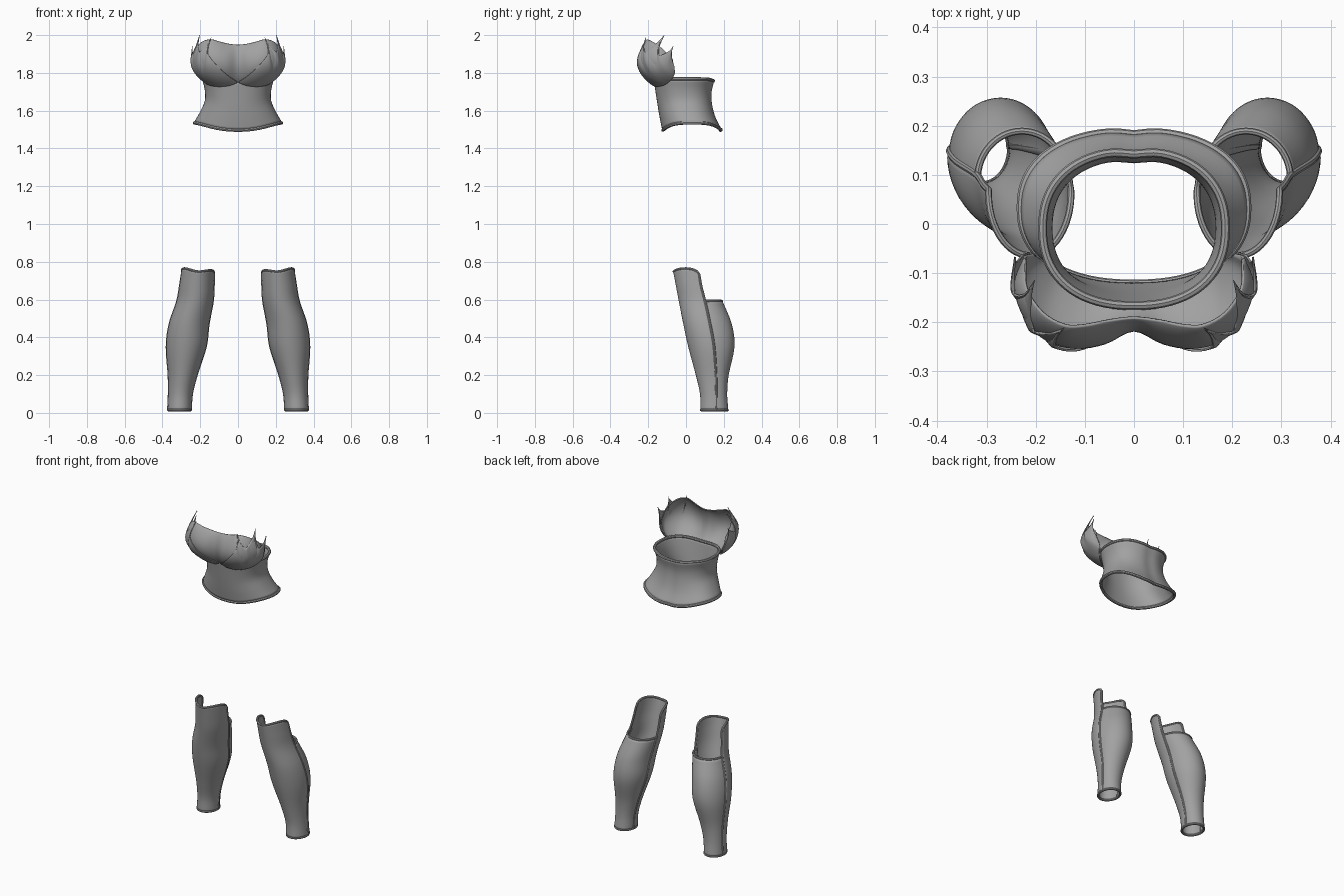
import bpy, bmesh, math
from mathutils import Vector

if "Cube" in bpy.data.objects:
    bpy.data.objects.remove(bpy.data.objects["Cube"])

steel = bpy.data.materials.new("dark_steel")
steel.diffuse_color = (.36, .36, .36, 1)
steel.use_nodes = True
steel.node_tree.nodes["Principled BSDF"].inputs["Base Color"].default_value = steel.diffuse_color


def spline(pts, t):
    """Catmull-Rom through N-dimensional points, t in 0..len-1"""
    n = len(pts) - 1
    i = max(0, min(int(t), n - 1))
    f = t - i
    b, c = pts[i], pts[i + 1]
    a = pts[i - 1] if i > 0 else b * 2 - c
    d = pts[i + 2] if i + 2 <= n else c * 2 - b
    return (b * 2 + (c - a) * f + (a * 2 - b * 5 + c * 4 - d) * f ** 2
            + (b * 3 - a - c * 3 + d) * f ** 3) / 2


def sheet(name, rows, thick, closed=False):
    """Shell made from a grid of points"""
    bm = bmesh.new()
    g = [[bm.verts.new(p) for p in r] for r in rows]
    m = len(g[0])
    for r0, r1 in zip(g, g[1:]):
        for j in range(m if closed else m - 1):
            k = (j + 1) % m
            bm.faces.new((r0[j], r0[k], r1[k], r1[j]))
    bmesh.ops.remove_doubles(bm, verts=bm.verts, dist=1e-5)
    bmesh.ops.recalc_face_normals(bm, faces=bm.faces)
    me = bpy.data.meshes.new(name)
    bm.to_mesh(me)
    bm.free()
    ob = bpy.data.objects.new(name, me)
    bpy.context.collection.objects.link(ob)
    s = ob.modifiers.new("thickness", 'SOLIDIFY')
    s.thickness, s.offset = thick, 0
    finish(ob)


def tube(name, pts, r, closed):
    """Rolled rim along an edge"""
    cu = bpy.data.curves.new(name, 'CURVE')
    cu.dimensions = '3D'
    cu.bevel_depth, cu.bevel_resolution, cu.use_fill_caps = r, 2, True
    sp = cu.splines.new('POLY')
    sp.points.add(len(pts) - 1)
    for q, p in zip(sp.points, pts):
        q.co = (*p, 1)
    sp.use_cyclic_u = closed
    ob = bpy.data.objects.new(name, cu)
    bpy.context.collection.objects.link(ob)
    finish(ob, True)


def finish(ob, convert=False):
    bpy.ops.object.select_all(action='DESELECT')
    ob.select_set(True)
    bpy.context.view_layer.objects.active = ob
    if convert:
        bpy.ops.object.convert(target='MESH')
    bpy.ops.object.shade_smooth_by_angle(angle=math.radians(40))
    ob.data.materials.clear()
    ob.data.materials.append(steel)


def vecs(*rows):
    return [Vector(r) for r in rows]


# ---- waist corset: half width, front y, back y from bottom to top
WAIST = vecs((.230, -.122, .188), (.197, -.135, .155), (.172, -.146, .138),
             (.172, -.156, .134), (.186, -.166, .148))


def corset_point(a, v):
    rx, yf, yb = spline(WAIST, v * 4)
    c, s = math.cos(a), math.sin(a)
    e = 2 / 2.3
    x = rx * math.copysign(abs(s) ** e, s)
    y = (yf + yb) / 2 - (yb - yf) / 2 * math.copysign(abs(c) ** e, c)
    lo = 1.535 - .038 * abs(c) ** 3
    hi = 1.768 - .012 * abs(c) ** 8
    dip = math.exp(-(x / .03) ** 2) * .006 if c < 0 else 0
    return Vector((x, y - dip, lo + (hi - lo) * v))


ang = [i * math.tau / 72 for i in range(72)]
sheet("waist_corset", [[corset_point(a, i / 14) for a in ang] for i in range(15)], .008, True)
for nm, v in (("corset_bottom_rim", 0), ("corset_top_rim", 1)):
    tube(nm, [corset_point(a, v) for a in ang], .009, True)

# ---- bust plate: lower edge, fullest line and upper edge of one half
LOW = vecs((0, -.17, 1.752), (.05, -.163, 1.738), (.1, -.146, 1.734), (.145, -.112, 1.742),
           (.17, -.09, 1.757), (.19, -.072, 1.777), (.205, -.062, 1.805))
MID = vecs((0, -.215, 1.845), (.06, -.241, 1.84), (.12, -.248, 1.84), (.18, -.228, 1.84),
           (.222, -.182, 1.845), (.24, -.12, 1.845), (.22, -.066, 1.838))
TOP = vecs((0, -.19, 1.947), (.05, -.195, 1.952), (.1, -.205, 1.964), (.14, -.205, 1.975),
           (.185, -.18, 1.965), (.218, -.13, 1.93), (.22, -.072, 1.872))
for k in (LOW, MID, TOP):  # mirrored point keeps the middle smooth
    k.insert(0, Vector((-k[1].x, k[1].y, k[1].z)))


def bust_point(t, v, side=1, lift=0.0):
    lo, mi, hi = (spline(k, t + 1) for k in (LOW, MID, TOP))
    p = lo.lerp(hi, v) + (mi - (lo + hi) / 2) * max(0, math.sin(math.pi * v)) ** .75
    p += (p - Vector((.11, -.11, 1.85))).normalized() * lift
    p.x *= side
    return p


vs = [(1 - math.cos(math.pi * i / 20)) / 2 for i in range(21)]
ts = [i / 4 for i in range(-24, 25)]
sheet("bust_plate", [[bust_point(abs(t), v, -1 if t < 0 else 1) for t in ts] for v in vs], .006)

# ---- outer cups: upper edge as (t, v, spike tip or None), ending in three leaf points
CUP_EDGE = [(.25, .06, None), (2.75, .74, None), (3.1, .80, (.142, -.212, 1.987)),
            (3.6, .76, None), (4.25, .80, (.203, -.115, 2.0)), (4.85, .76, None),
            (5.4, .74, (.242, -.067, 1.943)), (6, .55, None)]


def cup(name, side):
    cols = []
    for n, ((t0, v0, e0), (t1, v1, e1)) in enumerate(zip(CUP_EDGE, CUP_EDGE[1:])):
        steps = 14 if n == 0 else 8
        for i in range(steps + (n == len(CUP_EDGE) - 2)):
            f = i / steps
            t, v = t0 + (t1 - t0) * f, v0 + (v1 - v0) * f
            tip, w = (e0, 1 - f) if e0 else (e1, f)
            top = bust_point(t, v, 1, .008)
            pull = (Vector(tip) - top) * w ** 1.25 if tip else Vector((0, 0, 0))
            col = []
            for j in range(21):
                s = j / 20
                s = s * s * (1 - s) + s * s if j < 20 else 1
                p = bust_point(t, .01 + (v - .01) * s, 1, .008) + pull * s ** 4
                col.append(Vector((p.x * side, p.y, p.z)))
            cols.append(col)
    sheet(name, cols, .004)


for side, sn in ((-1, "right"), (1, "left")):
    cup(sn + "_leaf_cup", side)

# ---- greaves: z, centre x, half width, seam y, front y, back y
LEG = vecs((.015, .31, .059, .155, .08, .222), (.1, .305, .06, .155, .078, .216),
           (.2, .293, .073, .152, .056, .224), (.35, .274, .102, .138, .016, .256),
           (.47, .259, .102, .116, -.010, .242), (.592, .228, .093, .092, -.034, .192),
           (.68, .218, .088, .072, -.050, .16), (.76, .212, .084, .062, -.064, .14))


def leg_point(deg, u, side, scale=1.0, top=0):
    z, cx, rx, seam, yf, yb = spline(LEG, u)
    a = math.radians(deg)
    c = math.cos(a)
    x = cx + rx * scale * math.sin(a)
    y = seam - c * ((seam - yf) if c > 0 else (yb - seam) * scale)
    if top:  # shaped upper edge of the shin plate
        z += (u / 7) ** 8 * (.006 * math.sin(a) - .012 * c ** 6 - .032 * abs(deg / 95) ** 8)
    return Vector((x * side, y, z))


for side, sn in ((-1, "right"), (1, "left")):
    # shin plate with a rolled rim all round
    da = [-95 + 190 * i / 28 for i in range(29)]
    us = [7 * i / 42 for i in range(43)]
    grid = [[leg_point(d, u, side, 1, 1) for d in da] for u in us]
    sheet(sn + "_shin_plate", grid, .008)
    edge = grid[0] + [r[-1] for r in grid[1:-1]] + grid[-1][::-1] + [r[0] for r in grid[-2:0:-1]]
    tube(sn + "_shin_rim", edge, .007, True)
    # calf plate tucked behind it
    db = [88 + 184 * i / 28 for i in range(29)]
    us = [5 * i / 30 for i in range(31)]
    grid = [[leg_point(d, u, side, .97) for d in db] for u in us]
    sheet(sn + "_calf_plate", grid, .008)
    tube(sn + "_calf_top_rim", grid[-1], .007, False)
    tube(sn + "_calf_bottom_rim", grid[0], .007, False)
